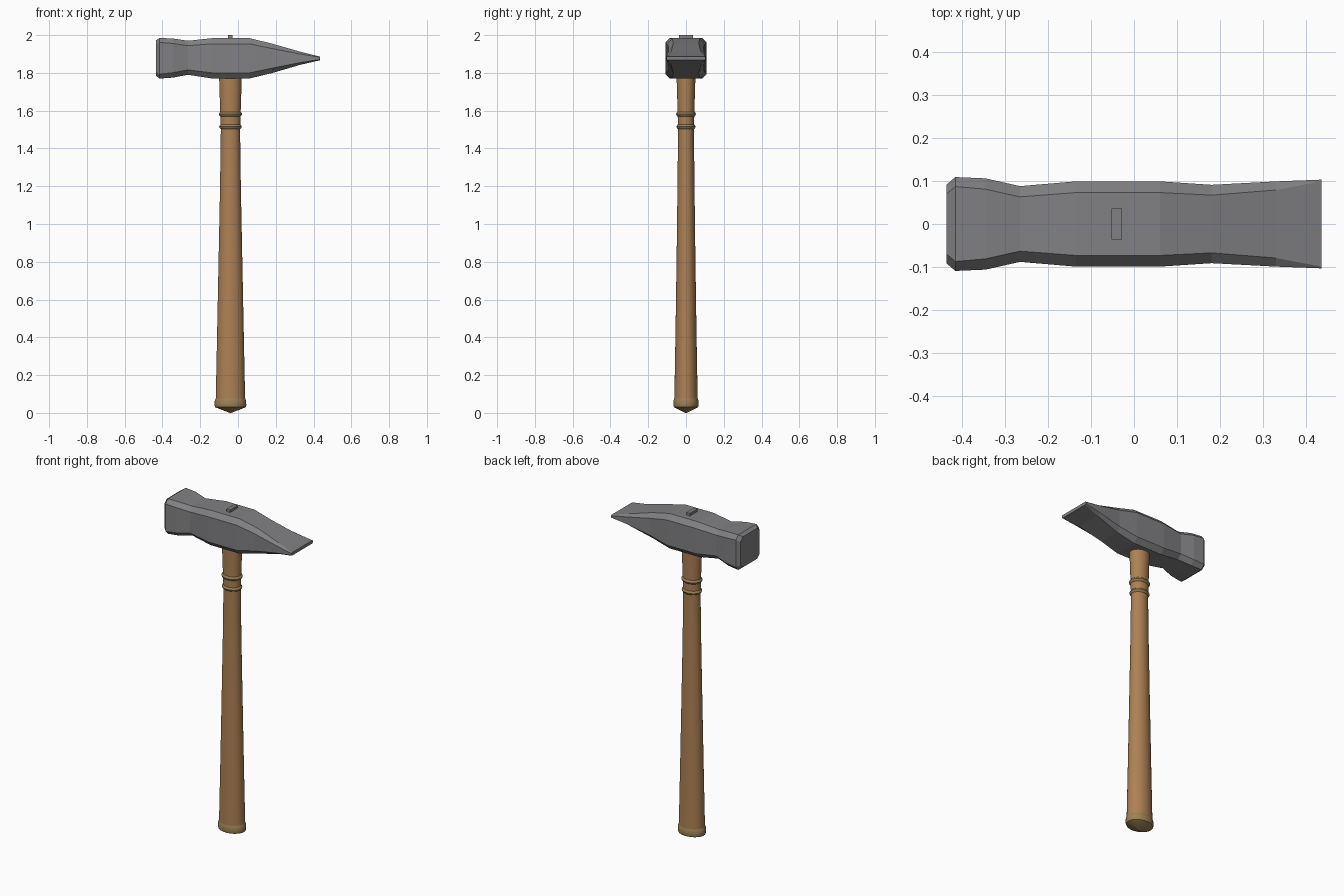
import bpy, bmesh
from math import cos, sin, tau

if "Cube" in bpy.data.objects:
    bpy.data.objects.remove(bpy.data.objects["Cube"])

CX = -0.04  # handle axis


def material(name, color):
    m = bpy.data.materials.new(name)
    m.diffuse_color = (*color, 1)
    m.use_nodes = True
    m.node_tree.nodes["Principled BSDF"].inputs["Base Color"].default_value = m.diffuse_color
    return m


def loft(name, rings, mat=None, smooth=False):
    """Skin equal-length rings of points and cap both ends."""
    bm = bmesh.new()
    loops = [[bm.verts.new(p) for p in r] for r in rings]
    n = len(loops[0])
    for a, b in zip(loops, loops[1:]):
        for i in range(n):
            j = (i + 1) % n
            bm.faces.new((a[i], a[j], b[j], b[i]))
    bm.faces.new(loops[0][::-1])
    bm.faces.new(loops[-1])
    bmesh.ops.recalc_face_normals(bm, faces=bm.faces)
    me = bpy.data.meshes.new(name)
    bm.to_mesh(me)
    bm.free()
    ob = bpy.data.objects.new(name, me)
    bpy.context.collection.objects.link(ob)
    if mat:
        me.materials.append(mat)
    if smooth:
        bpy.context.view_layer.objects.active = ob
        ob.select_set(True)
        bpy.ops.object.shade_smooth_by_angle(angle=0.6)
        ob.select_set(False)
    return ob


def ellipse(z, rx, ry, n=32):
    return [(CX + rx * cos(tau * i / n), ry * sin(tau * i / n), z) for i in range(n)]


def octagon(x, y, lo, hi, cy, cz):
    return [(x, -y, lo + cz), (x, -y + cy, lo), (x, y - cy, lo), (x, y, lo + cz),
            (x, y, hi - cz), (x, y - cy, hi), (x, -y + cy, hi), (x, -y, hi - cz)]


wood = material("wood", (0.42, 0.22, 0.09))
trim = material("trim", (0.33, 0.22, 0.09))
steel = material("steel", (0.22, 0.22, 0.23))

# Forged head: x, half width, bottom, top, chamfer in y and z
stations = [
    (-0.435, 0.092, 1.785, 1.972, 0.022, 0.022),
    (-0.415, 0.109, 1.770, 1.985, 0.022, 0.024),
    (-0.345, 0.106, 1.775, 1.982, 0.025, 0.026),
    (-0.265, 0.088, 1.790, 1.970, 0.025, 0.026),
    (-0.135, 0.099, 1.770, 1.984, 0.026, 0.030),
    (0.060, 0.099, 1.770, 1.984, 0.026, 0.030),
    (0.180, 0.091, 1.799, 1.955, 0.024, 0.026),
    (0.330, 0.099, 1.843, 1.912, 0.020, 0.012),
    (0.435, 0.103, 1.867, 1.886, 0.004, 0.004),
]
loft("hammer_head", [octagon(*s) for s in stations], steel)

# Wedge showing above the eye
loft("eye_wedge", [[(CX + sx * 0.012, sy * 0.036, z)
                    for sx, sy in ((-1, -1), (1, -1), (1, 1), (-1, 1))]
                   for z in (1.95, 2.0)], steel)

# Oval tapering handle
shaft = [(0.06, 0.078, 0.062), (0.4, 0.071, 0.056), (0.8, 0.063, 0.050),
         (1.2, 0.055, 0.045), (1.5, 0.051, 0.042), (1.65, 0.056, 0.046),
         (1.78, 0.060, 0.050), (1.85, 0.060, 0.050)]
loft("handle", [ellipse(*s) for s in shaft], wood, True)

# Butt cap with a shallow conical end
cap = [(0.0, 0.004, 0.003), (0.030, 0.081, 0.064), (0.040, 0.084, 0.067),
       (0.065, 0.083, 0.066), (0.078, 0.077, 0.061)]
loft("butt_cap", [ellipse(*s) for s in cap], trim, True)

# Grip rings near the head
for i, z in enumerate((1.515, 1.582)):
    rx, ry = (0.0515, 0.0425) if i == 0 else (0.0540, 0.0445)
    prof = [(-0.012, 0), (-0.006, 0.006), (0, 0.008), (0.006, 0.006), (0.012, 0)]
    loft(f"grip_ring_{i + 1}", [ellipse(z + dz, rx + d, ry + d) for dz, d in prof], trim, True)
